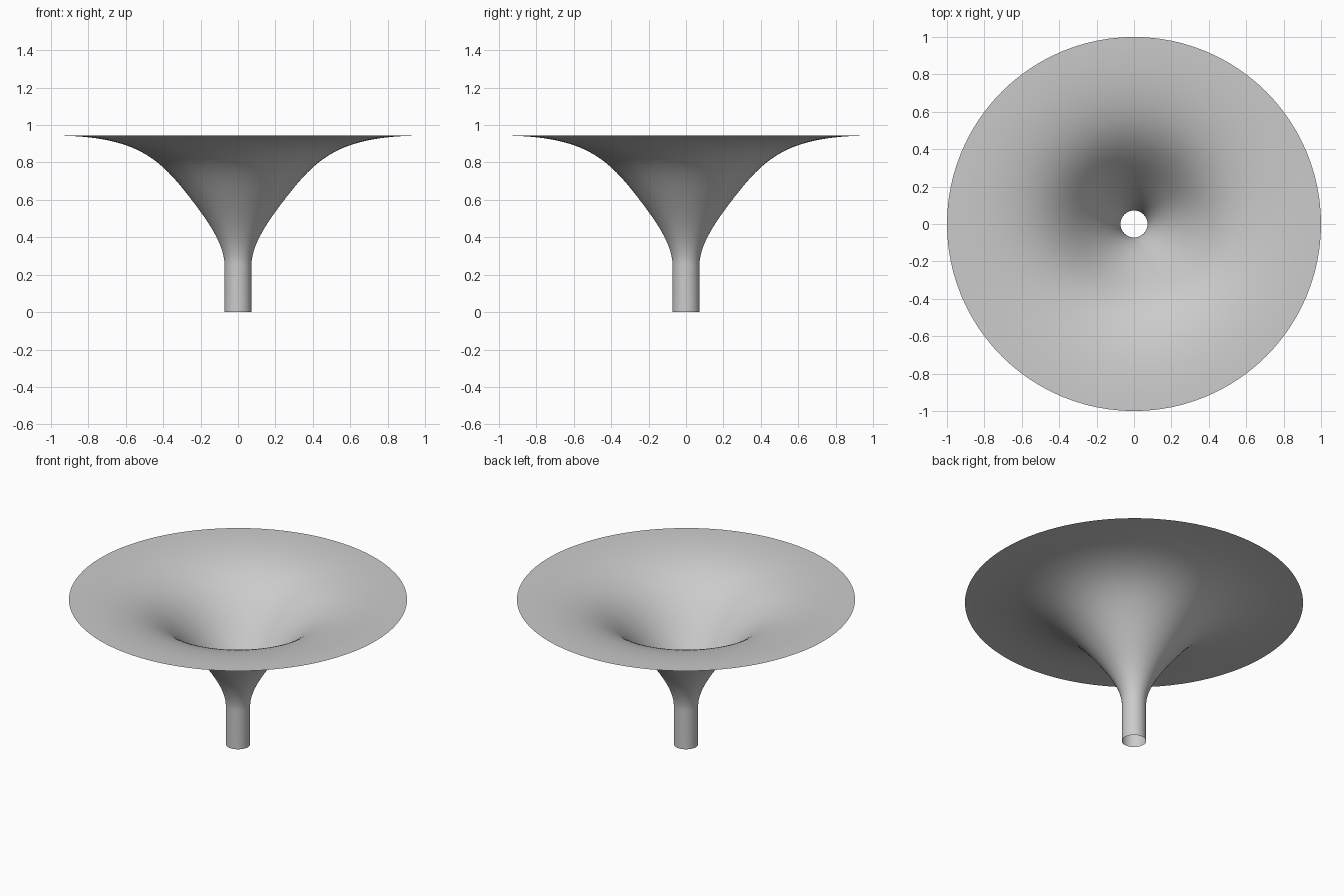
import bpy, bmesh, math
from mathutils import Vector
from mathutils.geometry import interpolate_bezier

cube = bpy.data.objects.get("Cube")
if cube:
    bpy.data.objects.remove(cube, do_unlink=True)

SEGMENTS = 96
TUBE_R, TUBE_TOP, RIM_Z = 0.072, 0.25, 0.944

# One plain grey for the whole shell
grey = bpy.data.materials.new("plain grey")
grey.use_nodes = True
colour = (0.6, 0.6, 0.6, 1)
grey.diffuse_color = colour
grey.node_tree.nodes["Principled BSDF"].inputs["Base Color"].default_value = colour

# Profile: straight tube, then two tangent curves flaring out to a flat rim
knots = [((TUBE_R, TUBE_TOP), (0.072, 0.36), (0.16, 0.485), (0.24, 0.59)),
         ((0.24, 0.59), (0.42, 0.826), (0.54, 0.944), (1.0, RIM_Z))]
profile = [Vector((TUBE_R, 0, 0))]
for k in knots:
    profile += interpolate_bezier(*[Vector((r, 0, z)) for r, z in k], 25)

# Funnel: open single-skin surface of revolution
bm = bmesh.new()
verts = [bm.verts.new(p) for p in profile]
edges = [bm.edges.new(pair) for pair in zip(verts, verts[1:])]
bmesh.ops.spin(bm, geom=verts + edges, axis=(0, 0, 1), cent=(0, 0, 0),
               angle=math.tau, steps=SEGMENTS, use_duplicate=False)
bmesh.ops.remove_doubles(bm, verts=bm.verts, dist=0.0005)
bmesh.ops.recalc_face_normals(bm, faces=bm.faces)
mesh = bpy.data.meshes.new("funnel")
bm.to_mesh(mesh)
bm.free()
mesh.materials.append(grey)
funnel = bpy.data.objects.new("funnel", mesh)
bpy.context.collection.objects.link(funnel)
bpy.context.view_layer.objects.active = funnel
funnel.select_set(True)
bpy.ops.object.shade_smooth_by_angle(angle=math.radians(40))
